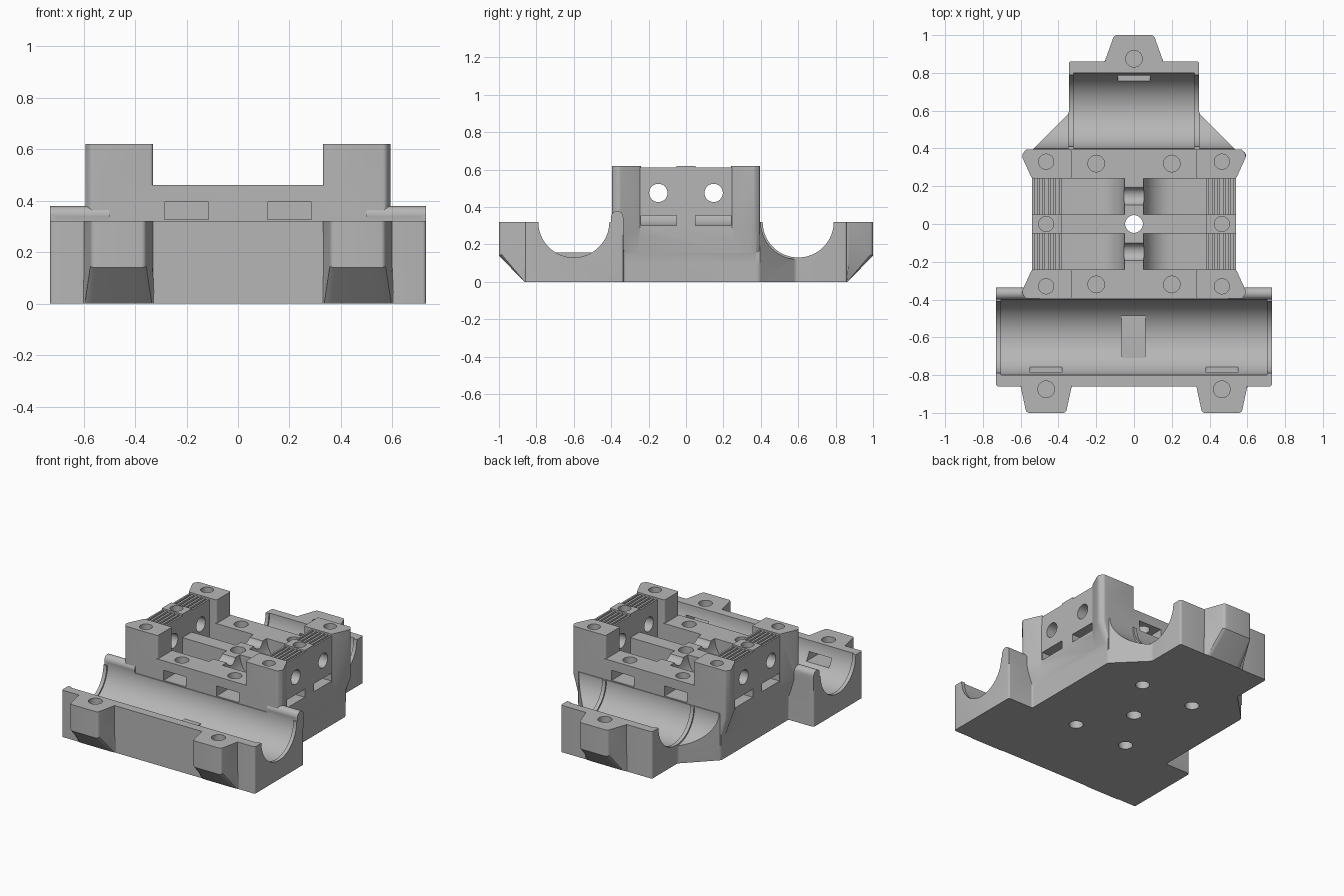
import bpy, bmesh, math
from mathutils import Matrix, Vector

if "Cube" in bpy.data.objects:
    bpy.data.objects.remove(bpy.data.objects["Cube"])

grey = bpy.data.materials.new("plain grey")
grey.use_nodes = True
grey.diffuse_color = (0.47, 0.47, 0.47, 1)
grey.node_tree.nodes["Principled BSDF"].inputs["Base Color"].default_value = grey.diffuse_color


def finish(name, bm):
    bmesh.ops.recalc_face_normals(bm, faces=bm.faces)
    mesh = bpy.data.meshes.new(name)
    bm.to_mesh(mesh)
    bm.free()
    obj = bpy.data.objects.new(name, mesh)
    bpy.context.scene.collection.objects.link(obj)
    return obj


def loft(name, rings, bevel=0.0):
    """Solid through matching rings of points, rounding the edges that run up."""
    bm = bmesh.new()
    rows = [[bm.verts.new(p) for p in ring] for ring in rings]
    n = len(rows[0])
    bm.faces.new(rows[0])
    bm.faces.new(rows[-1])
    for low, high in zip(rows, rows[1:]):
        for i in range(n):
            j = (i + 1) % n
            bm.faces.new((low[i], low[j], high[j], high[i]))
    bmesh.ops.recalc_face_normals(bm, faces=bm.faces)
    if bevel:
        edges = [e for e in bm.edges if abs(e.verts[0].co.z - e.verts[1].co.z) > 0.02]
        bmesh.ops.bevel(bm, geom=edges, offset=bevel, segments=4, profile=0.5, affect='EDGES')
    return finish(name, bm)


def prism(name, outline, z0, z1, bevel=0.0):
    return loft(name, [[(x, y, z) for x, y in outline] for z in (z0, z1)], bevel)


def box(name, x0, x1, y0, y1, z0, z1):
    return prism(name, [(x0, y0), (x1, y0), (x1, y1), (x0, y1)], z0, z1)


def cylinder(name, radius, start, end, sides=32):
    start, end = Vector(start), Vector(end)
    axis = end - start
    turn = axis.to_track_quat('Z', 'Y').to_matrix().to_4x4()
    bm = bmesh.new()
    bmesh.ops.create_cone(bm, cap_ends=True, segments=sides, radius1=radius, radius2=radius,
                          depth=axis.length, matrix=Matrix.Translation((start + end) / 2) @ turn)
    return finish(name, bm)


def mirrored(points, sx, sy=1):
    return [(x * sx, y * sy, *rest) for x, y, *rest in points]


adds, cuts, late = [], [], []
SIDES = (-1, 1)

# Base footprint: wide front block, centre, angled gussets, narrow back block
half = [(0.73, -0.86), (0.73, -0.335), (0.54, -0.335), (0.54, 0.39),
        (0.345, 0.585), (0.345, 0.86)]
body = prism("carriage_body", half + mirrored(half, -1)[::-1], 0, 0.32, 0.012)
adds.append(box("centre_deck", -0.54, 0.54, -0.395, 0.395, 0.1, 0.46))

# Screw tabs with sloping undersides
def tab(name, cx, y, d, root, tip):
    def ring(z, reach, extra=0.0):
        return [(cx - root - extra, y - 0.03 * d, z), (cx - root - extra, y, z),
                (cx - tip - extra, y + reach * d, z), (cx + tip + extra, y + reach * d, z),
                (cx + root + extra, y, z), (cx + root + extra, y - 0.03 * d, z)]
    adds.append(loft(name, [ring(0, 0.004, 0.01), ring(0.14, 0.14), ring(0.32, 0.14)], 0.015))

for s in SIDES:
    tab("front_tab", 0.465 * s, -0.86, -1, 0.135, 0.105)
tab("back_tab", 0, 0.86, 1, 0.155, 0.105)

post = [(0.33, 0.24), (0.54, 0.24), (0.595, 0.36), (0.575, 0.395), (0.33, 0.395)]
for sx in SIDES:
    # Side wall with raised middle bridge
    x0, x1 = sorted((0.385 * sx, 0.54 * sx))
    adds.append(box("side_wall", x0, x1, -0.26, 0.26, 0.3, 0.61))
    adds.append(box("wall_bridge", x0, x1, -0.05, 0.05, 0.3, 0.62))

    # Rounded lip behind the front bore
    x0, x1 = sorted((0.5 * sx, 0.73 * sx))
    lip = [(-0.335, 0.25), (-0.335, 0.345)]
    lip += [(-0.368 + 0.033 * math.cos(a), 0.345 + 0.033 * math.sin(a))
            for a in (math.pi * i / 8 for i in range(1, 8))]
    lip += [(-0.401, 0.345), (-0.401, 0.25)]
    adds.append(loft("bore_lip", [[(x, y, z) for y, z in lip] for x in (x0, x1)]))

    # Corner posts, flared outward over a sloping underside
    for sy in SIDES:
        top = mirrored(post, sx, sy)
        foot = [(math.copysign(min(abs(x), 0.535), x), y) for x, y in top]
        adds.append(loft("corner_post", [[(x, y, 0.14) for x, y in foot],
                                         [(x, y, 0.29) for x, y in top],
                                         [(x, y, 0.62) for x, y in top]], 0.012))

# Bearing bores, with narrower lips at both ends
for name, y, end in (("front_bore", -0.6, 0.73), ("back_bore", 0.6, 0.345)):
    cuts.append(cylinder(name, 0.19, (-0.8, y, 0.32), (0.8, y, 0.32), 64))
    inner = end - 0.025
    cuts.append(cylinder(name + "_seat", 0.2, (-inner, y, 0.32), (inner, y, 0.32), 64))
for s in SIDES:
    cuts.append(cylinder("gusset_hollow", 0.2, (0.346 * s, 0.6, 0.32), (0.65 * s, 0.6, 0.32), 64))

for sx in SIDES:
    for sy in SIDES:
        y0, y1 = sorted((0.05 * sy, 0.24 * sy))
        # Belt pocket with a curved inner end, and a slot leading out under the wall
        arc = [(0.2 - 0.15 * math.cos(a), 0.46 - 0.16 * math.sin(a))
               for a in (math.pi / 2 * i / 10 for i in range(11))]
        profile = [(0.05, 0.7)] + arc + [(0.385, 0.3), (0.385, 0.7)]
        cuts.append(loft("belt_pocket", [[(x * sx, y, z) for x, z in profile] for y in (y0, y1)]))
        x0, x1 = sorted((0.37 * sx, 0.65 * sx))
        cuts.append(box("belt_slot", x0, x1, y0, y1, 0.3, 0.355))

        # Belt teeth on top of the wall
        for i in range(5):
            x = (0.405 + 0.029 * i) * sx
            cuts.append(box("tooth_groove", x - 0.007, x + 0.007, y0, y1, 0.575, 0.65))

        # Deck screw holes, nut slots and the holes below them
        x, y = 0.2 * sx, 0.32 * sy
        cuts.append(cylinder("deck_hole", 0.044, (x, y, 0.35), (x, y, 0.5)))
        cuts.append(cylinder("under_hole", 0.044, (x, y, -0.05), (x, y, 0.29)))
        y0, y1 = sorted((0.26 * sy, 0.45 * sy))
        cuts.append(box("nut_slot", x - 0.085, x + 0.085, y0, y1, 0.327, 0.395))
        cuts.append(cylinder("post_hole", 0.04, (0.465 * sx, 0.33 * sy, 0.4),
                             (0.465 * sx, 0.33 * sy, 0.7)))
    cuts.append(cylinder("bridge_hole", 0.04, (0.465 * sx, 0, 0.4), (0.465 * sx, 0, 0.7)))

# Cross holes through both side walls, and the centre hole
for s in SIDES:
    cuts.append(cylinder("cross_hole", 0.049, (-0.7, 0.148 * s, 0.475), (0.7, 0.148 * s, 0.475)))
cuts.append(cylinder("centre_hole", 0.047, (0, 0, -0.1), (0, 0, 0.7)))

# Tab screw holes with nut slots opening into the bores
for x, d in ((-0.465, -1), (0.465, -1), (0, 1)):
    y = 0.875 * d
    cuts.append(cylinder("tab_hole", 0.044, (x, y, 0.2), (x, y, 0.4)))
    y0, y1 = sorted((0.72 * d, 0.92 * d))
    cuts.append(box("tab_nut_slot", x - 0.085, x + 0.085, y0, y1, 0.195, 0.25))

# Stop pad on the floor of the front bore
late.append(box("bore_pad", -0.065, 0.06, -0.71, -0.47, 0.06, 0.157))

# Combine everything into one solid
helpers = [(o, 'UNION') for o in adds] + [(o, 'DIFFERENCE') for o in cuts]
helpers += [(o, 'UNION') for o in late]
for obj, operation in helpers:
    mod = body.modifiers.new(obj.name, 'BOOLEAN')
    mod.operation, mod.solver, mod.object = operation, 'EXACT', obj
    obj.hide_render = True
bpy.context.view_layer.update()
solid = bpy.data.meshes.new_from_object(body.evaluated_get(bpy.context.evaluated_depsgraph_get()))
body.modifiers.clear()
body.data = solid
for obj, _ in helpers:
    bpy.data.objects.remove(obj)

solid.materials.clear()
solid.materials.append(grey)
for face in solid.polygons:
    face.material_index = 0

bpy.ops.object.select_all(action='DESELECT')
body.select_set(True)
bpy.context.view_layer.objects.active = body
bpy.ops.object.shade_smooth_by_angle(angle=math.radians(30))
